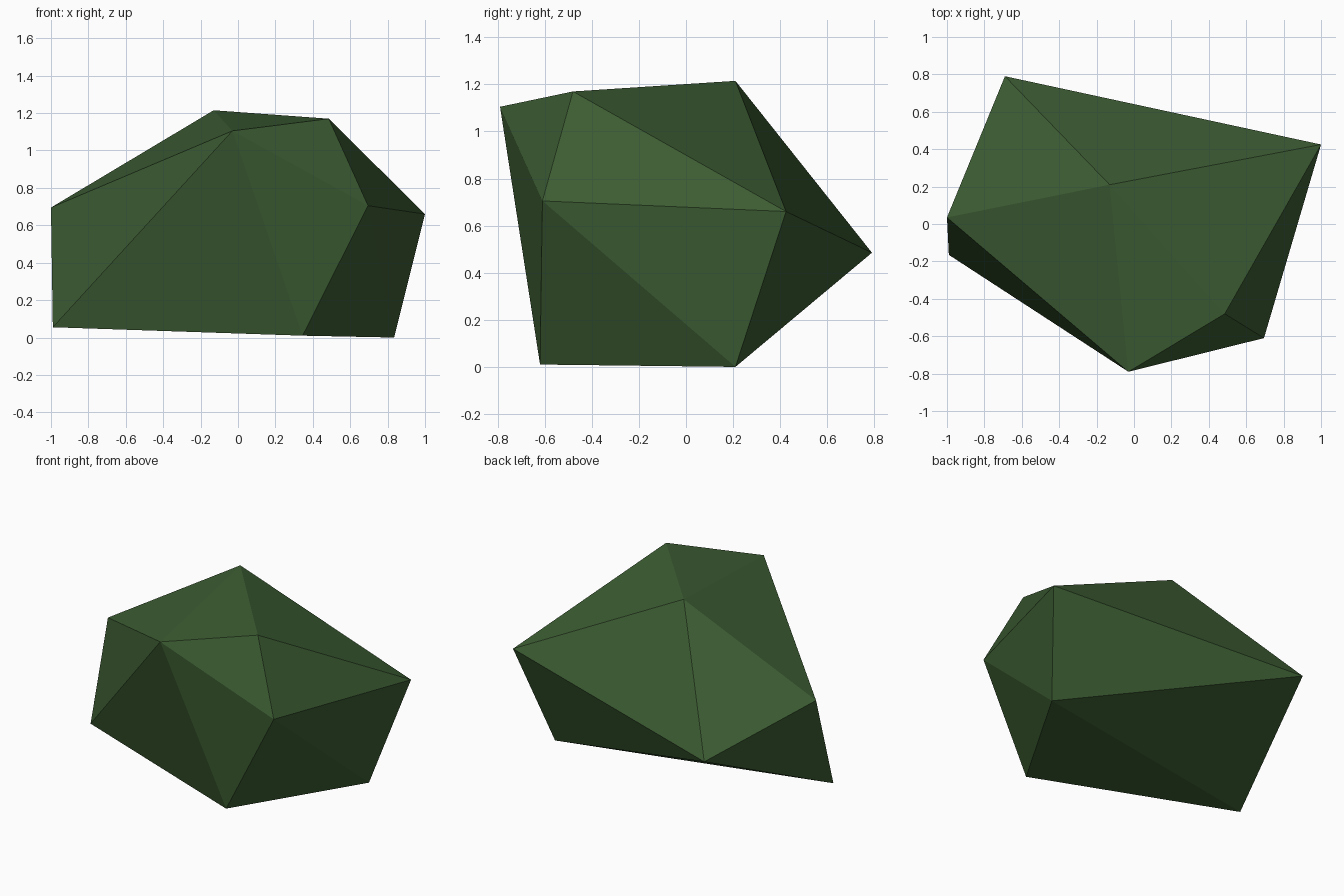
import bpy
import bmesh

# Remove the default cube
cube = bpy.data.objects.get("Cube")
if cube:
    bpy.data.objects.remove(cube, do_unlink=True)


def make_material(name, colour):
    material = bpy.data.materials.new(name)
    material.use_nodes = True
    material.diffuse_color = colour
    shader = material.node_tree.nodes["Principled BSDF"]
    shader.inputs["Base Color"].default_value = colour
    return material


# Named corners of the faceted boulder
corners = {
    "left_tip": (1.0, 0.425, 0.66),
    "left_foot": (0.835, 0.21, 0.0),
    "left_brow": (0.695, -0.61, 0.705),
    "left_crown": (0.485, -0.48, 1.17),
    "front_foot": (0.345, -0.62, 0.01),
    "front_crown": (-0.03, -0.79, 1.105),
    "peak": (-0.13, 0.21, 1.215),
    "back_tip": (-0.69, 0.79, 0.485),
    "right_foot": (-0.99, -0.165, 0.055),
    "right_tip": (-1.0, 0.035, 0.695),
}

# Triangle fans: a hub corner followed by the rim it spans
fans = [
    # Top
    ("peak", "left_tip", "back_tip", "right_tip", "front_crown",
     "left_crown", "left_tip"),
    # Front
    ("front_crown", "right_tip", "right_foot", "front_foot",
     "left_brow", "left_crown"),
    # Left side
    ("left_brow", "front_foot", "left_foot", "left_tip", "left_crown"),
    # Back
    ("back_tip", "left_tip", "left_foot"),
    ("back_tip", "right_foot", "right_tip"),
    # Underside
    ("right_foot", "back_tip", "left_foot", "front_foot"),
]

bm = bmesh.new()
verts = {name: bm.verts.new(position) for name, position in corners.items()}
for hub, *rim in fans:
    for start, end in zip(rim, rim[1:]):
        bm.faces.new((verts[hub], verts[start], verts[end]))
bmesh.ops.recalc_face_normals(bm, faces=bm.faces)

mesh = bpy.data.meshes.new("boulder")
bm.to_mesh(mesh)
bm.free()
mesh.materials.append(make_material("dark moss green", (0.045, 0.107, 0.032, 1)))

boulder = bpy.data.objects.new("boulder", mesh)
bpy.context.collection.objects.link(boulder)
